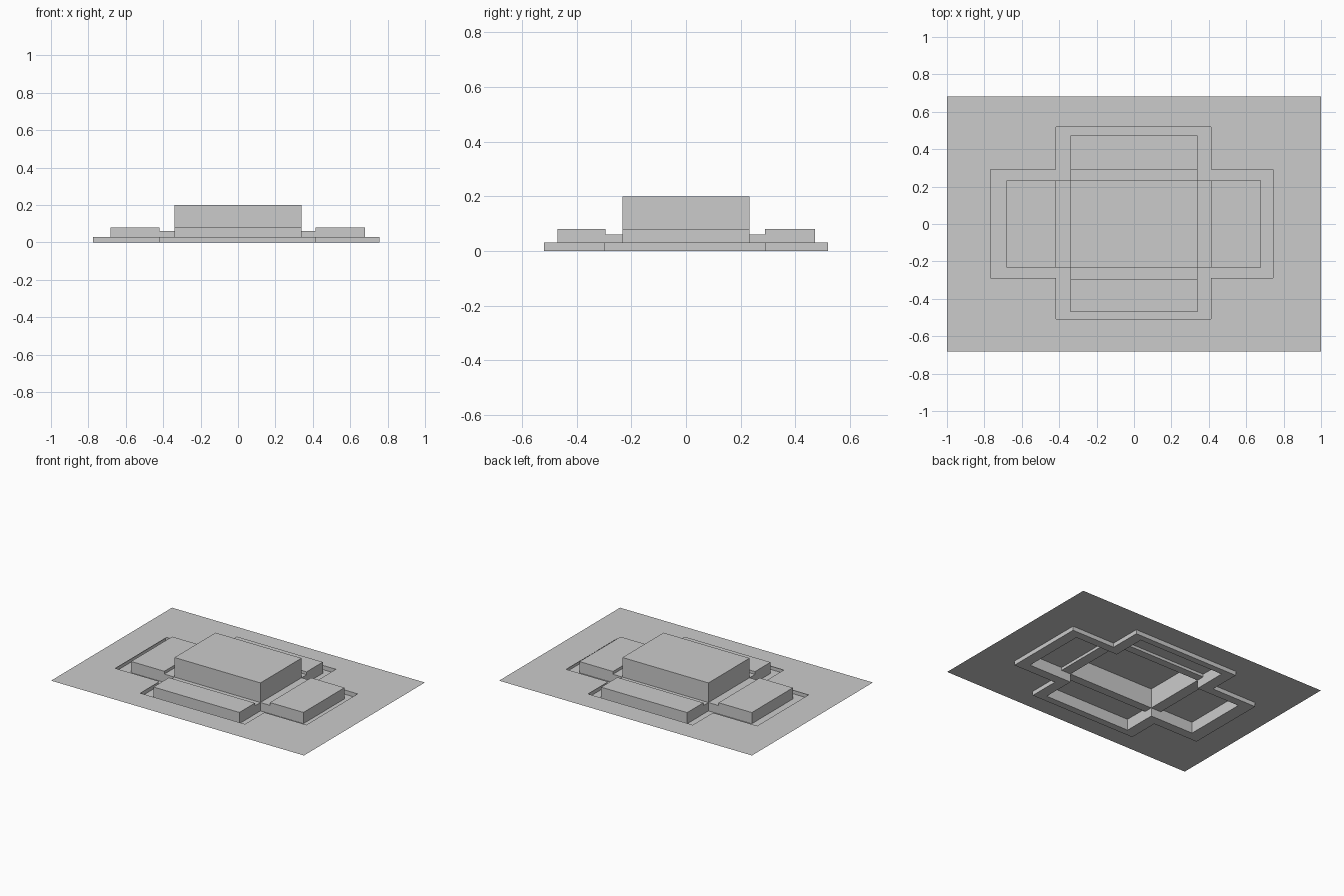
import bpy, bmesh

if "Cube" in bpy.data.objects:
    bpy.data.objects.remove(bpy.data.objects["Cube"])

GROUND, LOW, BRIDGE, TOP = 0.03, 0.08, 0.06, 0.20


def inside(rects, x, y):
    return any(a < x < b and c < y < d for a, b, c, d in rects)


def stepped_sheet(name, rects, height, rim, omit=()):
    """Open sheet: flat cells at height(x, y), vertical walls at each step.
    Cells where height is None are empty and count as being at the rim."""
    both = list(rects) + list(omit)
    xs = sorted({v for r in both for v in r[:2]})
    ys = sorted({v for r in both for v in r[2:]})
    bm = bmesh.new()

    def face(*pts):
        bm.faces.new([bm.verts.new(p) for p in pts])

    def level(i, j):
        if not (0 <= i < len(xs) - 1 and 0 <= j < len(ys) - 1):
            return None
        return height((xs[i] + xs[i + 1]) / 2, (ys[j] + ys[j + 1]) / 2)

    for i in range(-1, len(xs) - 1):
        for j in range(-1, len(ys) - 1):
            h = level(i, j)
            z = rim if h is None else h
            if h is not None and not inside(omit, (xs[i] + xs[i + 1]) / 2, (ys[j] + ys[j + 1]) / 2):
                a, b, c, d = xs[i], xs[i + 1], ys[j], ys[j + 1]
                face((a, c, z), (b, c, z), (b, d, z), (a, d, z))
            # step towards +x
            n = level(i + 1, j)
            n = rim if n is None else n
            if n != z:
                x, c, d = xs[i + 1], ys[j], ys[j + 1]
                face((x, c, n), (x, d, n), (x, d, z), (x, c, z))
            # step towards +y
            n = level(i, j + 1)
            n = rim if n is None else n
            if n != z:
                y, a, b = ys[j + 1], xs[i], xs[i + 1]
                face((a, y, z), (b, y, z), (b, y, n), (a, y, n))
    bmesh.ops.remove_doubles(bm, verts=bm.verts, dist=1e-5)
    bmesh.ops.dissolve_limit(bm, angle_limit=0.01, verts=bm.verts, edges=bm.edges)
    me = bpy.data.meshes.new(name)
    bm.to_mesh(me)
    bm.free()
    ob = bpy.data.objects.new(name, me)
    bpy.context.collection.objects.link(ob)
    return ob


# Cross-shaped opening in the ground, the slightly larger pit, and the blocks
opening = [(-0.767, 0.743, -0.289, 0.291), (-0.417, 0.411, -0.508, 0.519)]
pit = [(-0.776, 0.757, -0.298, 0.291), (-0.421, 0.416, -0.52, 0.519)]
center = (-0.34, 0.34, -0.232, 0.232)
bridges = [(-0.42, 0.415, -0.232, 0.232), (-0.34, 0.34, -0.294, 0.289)]
arms = [(-0.683, 0.68, -0.232, 0.232), (-0.34, 0.34, -0.47, 0.473)]


def block_height(x, y):
    for rects, h in (([center], TOP), (bridges, BRIDGE), (arms, LOW)):
        if inside(rects, x, y):
            return h
    return None


# Ground sheet around the opening
stepped_sheet("ground_sheet", [(-1, 1, -0.683, 0.683)] + opening,
              lambda x, y: None if inside(opening, x, y) else GROUND, GROUND)

# Sunken floor with its outer walls, open under the blocks
stepped_sheet("sunken_floor", pit,
              lambda x, y: 0.0 if inside(pit, x, y) else None, GROUND, omit=arms)

# Hollow stepped blocks: tall middle, low bridges and four arms
stepped_sheet("stepped_blocks", [center] + bridges + arms, block_height, 0.0)
